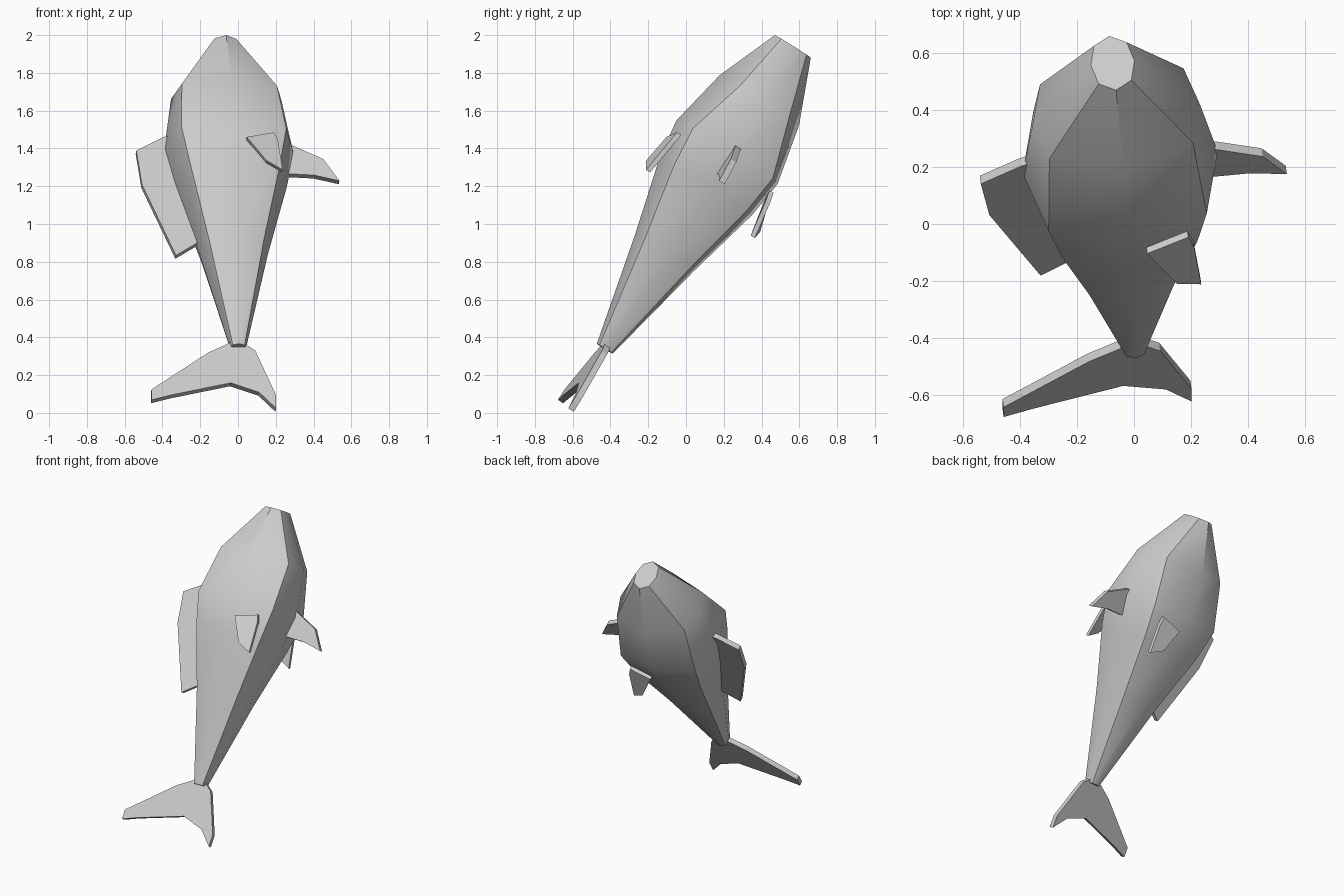
import bpy, bmesh
from mathutils import Vector

if "Cube" in bpy.data.objects:
    bpy.data.objects.remove(bpy.data.objects["Cube"])

# The fish lies in a tilted symmetry plane: x and z place a point on it, o is the sideways offset.
SIDE = Vector((0.126, -1, 0.628)).normalized()


def on_plane(x, z, o=0.0):
    return Vector((x, 0.126 * x + 0.628 * z - 0.6435, z)) + SIDE * o


NOSE, TAIL = on_plane(-0.075, 1.94), on_plane(0, 0.34)
AXIS = (NOSE - TAIL).normalized()
BACK = SIDE.cross(AXIS).normalized()


def make(name, bm, angle=None):
    bmesh.ops.recalc_face_normals(bm, faces=bm.faces)
    mesh = bpy.data.meshes.new(name)
    bm.to_mesh(mesh)
    bm.free()
    ob = bpy.data.objects.new(name, mesh)
    bpy.context.collection.objects.link(ob)
    if angle:
        bpy.ops.object.select_all(action='DESELECT')
        ob.select_set(True)
        bpy.context.view_layer.objects.active = ob
        bpy.ops.object.shade_smooth_by_angle(angle=angle)
    return ob


def fin(name, outline, thick=0.034, mirror=1):
    """Flat slab; outline points are (x, z) or (x, z, offset)."""
    bm = bmesh.new()
    sides = []
    for h in (-thick / 2, thick / 2):
        sides.append([bm.verts.new(on_plane(p[0], p[1], (p[2] if len(p) > 2 else 0) * mirror + h))
                      for p in outline])
    a, b = sides
    bm.faces.new(a[::-1])
    bm.faces.new(b)
    for i in range(len(a)):
        j = (i + 1) % len(a)
        bm.faces.new((a[i], a[j], b[j], b[i]))
    return make(name, bm)


# Body: eight-sided rings (z on axis, half height, half width, crease height, crease width)
rings = [(0.34, 0.042, 0.05, 0.75, 0.75),
         (0.85, 0.185, 0.185, 0.8, 0.78),
         (1.20, 0.30, 0.29, 0.8, 0.79),
         (1.38, 0.345, 0.318, 0.81, 0.79),
         (1.655, 0.295, 0.25, 0.86, 0.62),
         (1.94, 0.077, 0.113, 0.75, 0.7)]
bm = bmesh.new()
loops = []
for z, h, w, ch, cw in rings:
    c = TAIL.lerp(NOSE, (z - 0.34) / 1.6)
    section = [(1, 0), (ch, cw), (0, 1), (-ch, cw), (-1, 0), (-ch, -cw), (0, -1), (ch, -cw)]
    loops.append([bm.verts.new(c + BACK * h * u + SIDE * w * v) for u, v in section])
for a, b in zip(loops, loops[1:]):
    for i in range(8):
        j = (i + 1) % 8
        bm.faces.new((a[i], a[j], b[j], b[i]))
bm.faces.new(loops[0])
bm.faces.new(loops[-1])
make("body", bm, 0.65)

# Fins in the symmetry plane
fin("dorsal_fin", [(-0.30, 1.48), (-0.40, 1.45), (-0.54, 1.38), (-0.51, 1.20),
                   (-0.33, 0.825), (-0.22, 0.89), (-0.14, 0.95)])
fin("belly_fin", [(0.20, 1.42), (0.29, 1.405), (0.45, 1.335), (0.535, 1.22), (0.40, 1.25), (0.20, 1.26)])
fin("tail_fin", [(0, 0.42), (-0.05, 0.36), (-0.16, 0.31), (-0.46, 0.115), (-0.46, 0.06),
                 (-0.36, 0.085), (-0.04, 0.15), (0.11, 0.10), (0.20, 0.015), (0.20, 0.085),
                 (0.09, 0.32), (0.04, 0.355)])

# Paired side fins
side_fin = [(0.158, 1.325, 0.29), (0.012, 1.29, 0.31), (0.113, 1.147, 0.345),
            (0.20, 1.106, 0.329), (0.178, 1.28, 0.30)]
for name, m in (("side_fin_front", 1), ("side_fin_rear", -1)):
    fin(name, side_fin, 0.026, m)
